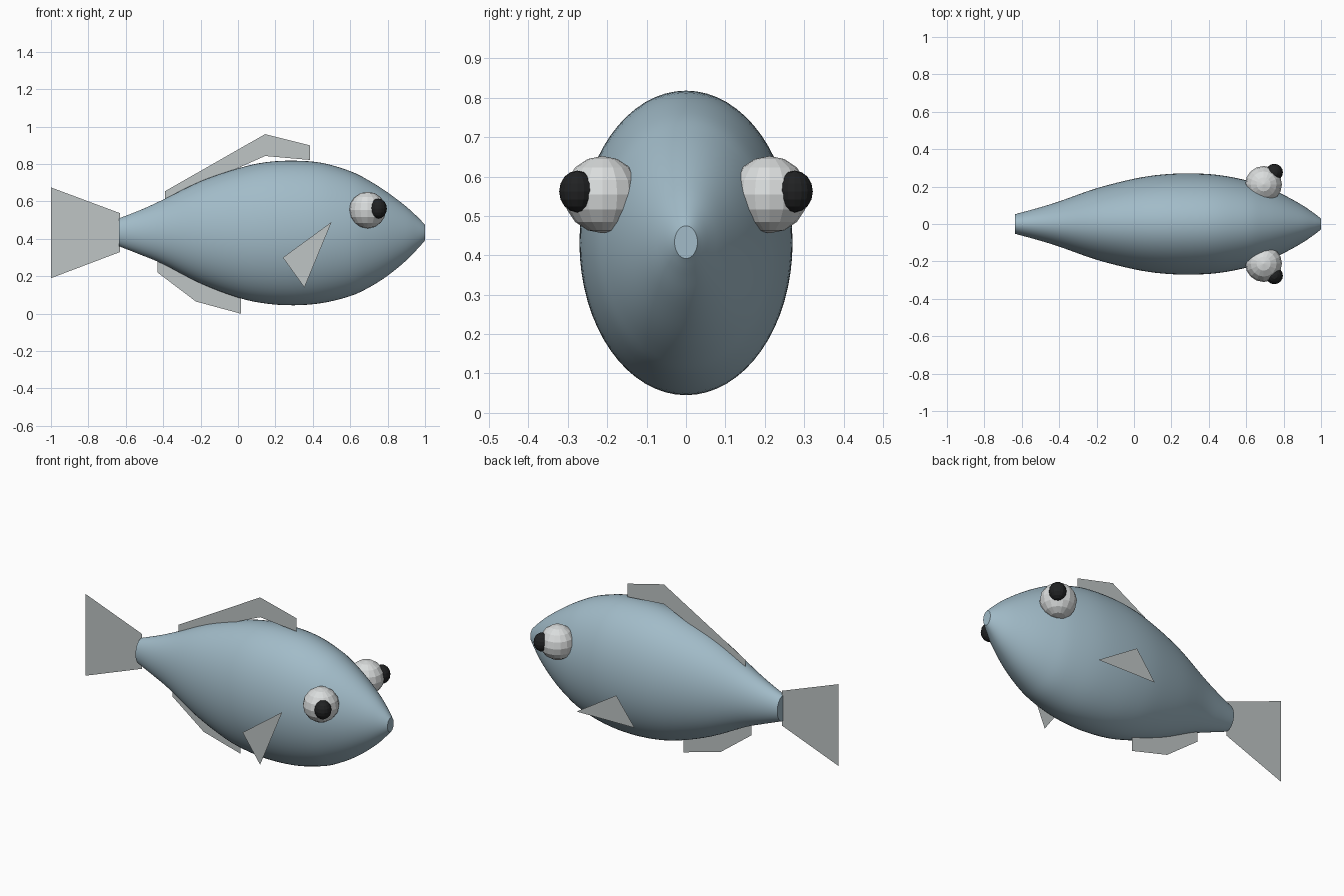
import bpy, bmesh, math
from mathutils import Vector

if "Cube" in bpy.data.objects:
    bpy.data.objects.remove(bpy.data.objects["Cube"])


def material(name, rgb):
    m = bpy.data.materials.new(name)
    m.diffuse_color = (*rgb, 1)
    m.use_nodes = True
    m.node_tree.nodes["Principled BSDF"].inputs["Base Color"].default_value = m.diffuse_color
    return m


BLUE = material("blue_grey_skin", (0.36, 0.50, 0.58))
FIN = material("pale_fin", (0.52, 0.56, 0.56))
WHITE = material("eye_white", (0.70, 0.72, 0.72))
BLACK = material("pupil_black", (0.015, 0.016, 0.017))


def finish(name, bm, mat, smooth=False):
    mesh = bpy.data.meshes.new(name)
    bm.to_mesh(mesh)
    bm.free()
    mesh.materials.append(mat)
    ob = bpy.data.objects.new(name, mesh)
    bpy.context.collection.objects.link(ob)
    if smooth:
        bpy.ops.object.select_all(action='DESELECT')
        ob.select_set(True)
        bpy.context.view_layer.objects.active = ob
        bpy.ops.object.shade_smooth_by_angle(angle=math.radians(40))
    return ob


# Body: oval rings lofted along x (x, bottom z, top z), ends capped
STATIONS = [(-0.635, 0.36, 0.51), (-0.52, 0.315, 0.555), (-0.4, 0.265, 0.61),
            (-0.2, 0.162, 0.708), (0.0, 0.086, 0.777), (0.15, 0.054, 0.81),
            (0.3, 0.045, 0.818), (0.45, 0.057, 0.806), (0.6, 0.094, 0.762),
            (0.7, 0.14, 0.712), (0.8, 0.203, 0.648), (0.9, 0.285, 0.572),
            (0.965, 0.352, 0.512), (1.0, 0.392, 0.475)]
SIDES, STEPS = 64, 4


def smooth_path(pts):
    pts = [Vector(p) for p in pts]
    ext = [2 * pts[0] - pts[1]] + pts + [2 * pts[-1] - pts[-2]]
    out = []
    for a, b, c, d in zip(ext, ext[1:], ext[2:], ext[3:]):
        for k in range(STEPS):
            t = k / STEPS
            out.append(0.5 * (2 * b + (c - a) * t + (2 * a - 5 * b + 4 * c - d) * t * t
                              + (3 * b - a - 3 * c + d) * t ** 3))
    return out + [pts[-1]]


bm = bmesh.new()
rings = []
for x, lo, hi in smooth_path(STATIONS):
    mid, r = (lo + hi) / 2, (hi - lo) / 2
    rings.append([bm.verts.new((x, 0.7 * r * math.cos(2 * math.pi * i / SIDES),
                                mid + r * math.sin(2 * math.pi * i / SIDES)))
                  for i in range(SIDES)])
for a, b in zip(rings, rings[1:]):
    for i in range(SIDES):
        j = (i + 1) % SIDES
        bm.faces.new((a[i], a[j], b[j], b[i]))
bm.faces.new(rings[0])
bm.faces.new(rings[-1])
bmesh.ops.recalc_face_normals(bm, faces=bm.faces)
finish("body", bm, BLUE, smooth=True)


# Eyes and pupils: faceted balls on both sides
def ball(name, centre, size, mat):
    bm = bmesh.new()
    bmesh.ops.create_uvsphere(bm, u_segments=16, v_segments=8, radius=1)
    for v in bm.verts:
        v.co = Vector(centre) + Vector(c * s for c, s in zip(v.co, size))
    finish(name, bm, mat)


for side, label in ((-1, "front"), (1, "back")):
    ball("eye_" + label, (0.693, side * 0.212, 0.554), (0.098, 0.098, 0.098), WHITE)
    ball("pupil_" + label, (0.75, side * 0.276, 0.562), (0.046, 0.046, 0.053), BLACK)


# Fins: thin flat sheets in the xz plane
def fin(name, quads, y=0.0):
    bm = bmesh.new()
    for q in quads:
        bm.faces.new([bm.verts.new((x, y, z)) for x, z in q])
    bmesh.ops.remove_doubles(bm, verts=bm.verts, dist=1e-5)
    finish(name, bm, FIN)


fin("tail_fin", [[(-1, 0.19), (-0.63, 0.33), (-0.63, 0.537), (-1, 0.675)]])
fin("dorsal_fin", [[(-0.39, 0.605), (0.145, 0.843), (0.145, 0.96), (-0.39, 0.655)],
                   [(0.145, 0.843), (0.385, 0.822), (0.385, 0.90), (0.145, 0.96)]])
fin("belly_fin", [[(-0.43, 0.22), (-0.225, 0.065), (-0.225, 0.2), (-0.43, 0.29)],
                  [(-0.225, 0.065), (0.015, 0.0), (0.015, 0.1), (-0.225, 0.2)]])
fin("side_fin_front", [[(0.50, 0.49), (0.24, 0.30), (0.355, 0.14)]], -0.30)
fin("side_fin_back", [[(0.50, 0.23), (0.24, 0.395), (0.12, 0.235)]], 0.31)
